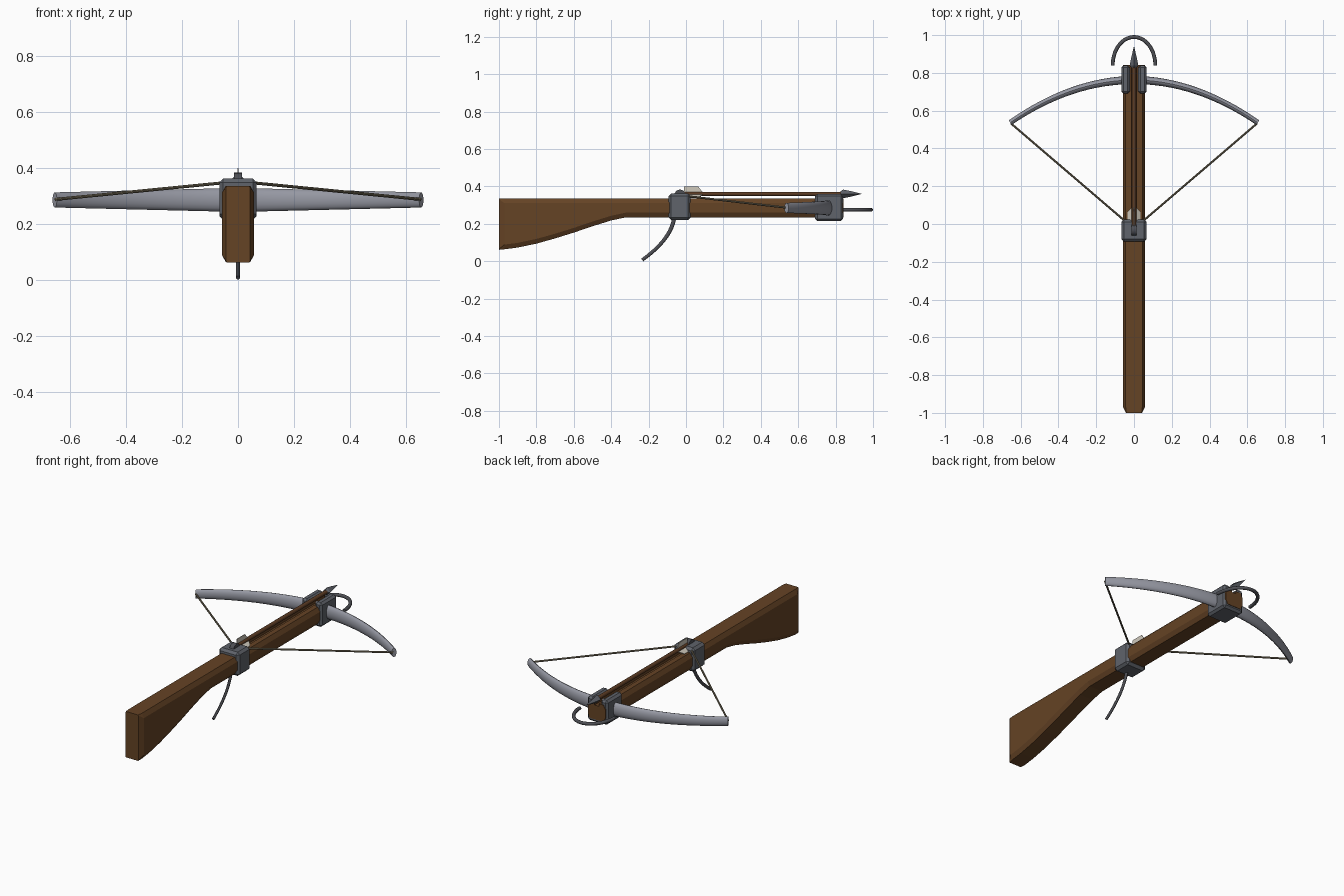
import bpy, bmesh, math
from mathutils import Vector

cube = bpy.data.objects.get("Cube")
if cube:
    bpy.data.objects.remove(cube, do_unlink=True)


def material(name, rgb):
    m = bpy.data.materials.new(name)
    m.use_nodes = True
    m.diffuse_color = (*rgb, 1)
    m.node_tree.nodes["Principled BSDF"].inputs["Base Color"].default_value = (*rgb, 1)
    return m


WOOD = material("stock wood", (0.13, 0.056, 0.018))
SHAFT = material("shaft wood", (0.11, 0.046, 0.018))
STEEL = material("bow steel", (0.30, 0.31, 0.36))
IRON = material("bracket iron", (0.115, 0.125, 0.145))
DARK = material("dark iron", (0.075, 0.077, 0.088))
CORD = material("cord", (0.20, 0.17, 0.11))
FEATHER = material("feather", (0.62, 0.58, 0.50))


def finish(name, bm, mat, smooth=False):
    bmesh.ops.recalc_face_normals(bm, faces=bm.faces)
    me = bpy.data.meshes.new(name)
    bm.to_mesh(me)
    bm.free()
    me.materials.append(mat)
    ob = bpy.data.objects.new(name, me)
    bpy.context.collection.objects.link(ob)
    if smooth:
        bpy.ops.object.select_all(action="DESELECT")
        ob.select_set(True)
        bpy.context.view_layer.objects.active = ob
        bpy.ops.object.shade_smooth_by_angle(angle=math.radians(40))
    return ob


def loft(name, rings, mat, smooth=False):
    """Skin a list of equal-sized point rings and cap both ends."""
    bm = bmesh.new()
    rows = [[bm.verts.new(p) for p in ring] for ring in rings]
    n = len(rows[0])
    for a, b in zip(rows, rows[1:]):
        for i in range(n):
            j = (i + 1) % n
            bm.faces.new((a[i], a[j], b[j], b[i]))
    bm.faces.new(rows[0])
    bm.faces.new(rows[-1])
    return finish(name, bm, mat, smooth)


def sweep(name, path, radii, mat, up=(0, 0, 1), sides=10):
    """Elliptical tube along a path; radii(t) gives (across, along up)."""
    pts, up, rings = [Vector(p) for p in path], Vector(up), []
    last = len(pts) - 1
    for k, p in enumerate(pts):
        tangent = (pts[min(k + 1, last)] - pts[max(k - 1, 0)]).normalized()
        side = tangent.cross(up).normalized()
        rise = side.cross(tangent)
        ra, rb = radii(k / last)
        angles = [math.tau * i / sides for i in range(sides)]
        rings.append([p + side * ra * math.cos(a) + rise * rb * math.sin(a) for a in angles])
    return loft(name, rings, mat, True)


def prism(name, outline, y0, y1, mat, bevel=0):
    """Extrude an x/z outline from y0 to y1."""
    ob = loft(name, [[(x, y, z) for x, z in outline] for y in (y0, y1)], mat)
    if bevel:
        mod = ob.modifiers.new("edges", "BEVEL")
        mod.width, mod.segments = bevel, 1
    return ob


# Stock: chamfered section whose belly deepens toward the butt
TOP = 0.335


def section(y, bottom, half, cx, cz):
    right = [(half - cx, bottom), (half, bottom + cz), (half, TOP - cz), (half - cx, TOP)]
    left = [(-x, z) for x, z in reversed(right)]
    return [(x, y, z) for x, z in right + left]


belly = [(-0.97, 0.064), (-0.9, 0.073), (-0.8, 0.094), (-0.7, 0.122), (-0.6, 0.153),
         (-0.5, 0.187), (-0.4, 0.218), (-0.32, 0.235), (0.843, 0.235)]
rings = [section(-1, 0.061, 0.042, 0.002, 0.004)]
rings += [section(y, z, 0.058, 0.014, 0.025) for y, z in belly]
stock = loft("stock", rings, WOOD)

# Shallow channel under the bolt
cutter = prism("channel_cutter", [(-0.014, 0.32), (0.014, 0.32), (0.014, 0.4), (-0.014, 0.4)],
               0, 0.9, WOOD)
cutter.hide_render = True
cutter.hide_viewport = True
cut = stock.modifiers.new("channel", "BOOLEAN")
cut.operation, cut.object, cut.solver = "DIFFERENCE", cutter, "EXACT"

# Lock housing around the middle of the stock
W = 0.067
prism("lock_housing", [(-W, 0.22), (W, 0.22), (W, 0.362), (-W, 0.362)], -0.093, 0.025, IRON, 0.014)

# Front bracket with an open notch for the bolt
notch = [(W, 0.215), (W, 0.36), (0.022, 0.36), (0.022, 0.31)]
prism("front_bracket", notch + [(-x, z) for x, z in reversed(notch)], 0.69, 0.84, IRON, 0.012)

# Rolling nut
steps = [math.tau * i / 16 for i in range(16)]
loft("nut", [[(x, -0.032 + 0.031 * math.cos(a), 0.352 + 0.031 * math.sin(a)) for a in steps]
             for x in (-0.014, 0.014)], DARK, True)

# Bow limbs: one swept arc, tapering to the tips
SPAN = 0.655
arc = [(SPAN * i / 16, 0.762 - 0.225 * (i / 16) ** 2, 0.285) for i in range(-16, 17)]


def limb(t):
    d = abs(2 * t - 1)
    return 0.022 - 0.008 * d, 0.043 - 0.016 * d


sweep("bow", arc, limb, STEEL, sides=16)

# String from both tips to the nut
for side, label in ((1, "left"), (-1, "right")):
    sweep(label + "_string", [(side * 0.652, 0.533, 0.287), (side * 0.055, 0.022, 0.346),
                              (0, -0.02, 0.35)], lambda t: (0.0055, 0.0055), CORD, sides=8)

# Stirrup: half ellipse ahead of the bracket
half_turn = [math.pi * i / 20 for i in range(21)]
sweep("stirrup", [(0.113 * math.cos(a), 0.84 + 0.15 * math.sin(a), 0.275) for a in half_turn],
      lambda t: (0.01, 0.01), DARK)

# Trigger lever: quadratic curve sweeping down and back
a, b, c = Vector((0, -0.062, 0.24)), Vector((0, -0.075, 0.12)), Vector((0, -0.234, 0.007))
curve = [a * (1 - t) ** 2 + b * 2 * t * (1 - t) + c * t * t for t in (i / 12 for i in range(13))]
sweep("trigger_lever", curve, lambda t: (0.011 - 0.002 * t, 0.007), DARK, up=(1, 0, 0))

# Bolt shaft
AXIS = 0.36
sweep("bolt_shaft", [(0, -0.01, AXIS), (0, 0.84, AXIS)], lambda t: (0.012, 0.012), SHAFT)

# Bolt head: four-sided point
profile = [(0.825, 0.013), (0.84, 0.023), (0.88, 0.015), (0.938, 0.001)]
loft("bolt_head", [[(r * math.cos(q), y, AXIS + r * math.sin(q))
                    for q in (i * math.pi / 2 for i in range(4))] for y, r in profile], IRON)

# Three feather vanes
for k, label in enumerate(("upper", "left", "right")):
    ang = math.pi / 2 + k * math.tau / 3
    out = Vector((math.cos(ang), 0, math.sin(ang)))
    across = Vector((-out.z, 0, out.x)) * 0.002
    shape = [(-0.01, 0.005), (-0.01, 0.04), (0.065, 0.04), (0.092, 0.005)]
    loft(label + "_vane", [[Vector((0, y, AXIS)) + out * r + across * s for y, r in shape]
                           for s in (-1, 1)], FEATHER)
